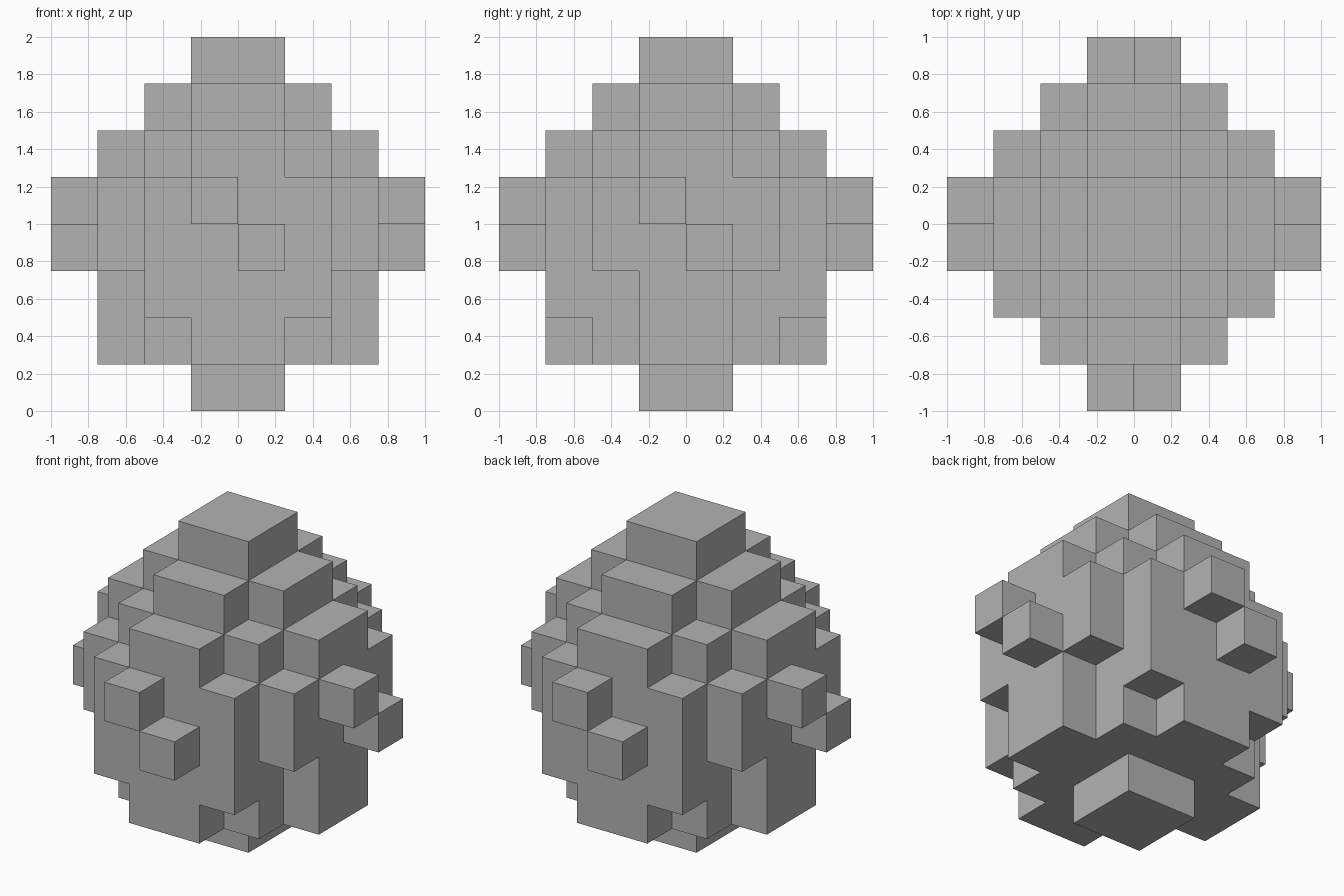
import bpy
import bmesh
from mathutils import Vector

UNIT = 0.25  # edge of one block

old = bpy.data.objects.get("Cube")
if old:
    bpy.data.objects.remove(old, do_unlink=True)

grey = bpy.data.materials.new("plain grey")
grey.use_nodes = True
colour = (0.45, 0.45, 0.45, 1)
grey.diffuse_color = colour
grey.node_tree.nodes["Principled BSDF"].inputs["Base Color"].default_value = colour


def block(hx, hy, z0, z1):
    """Cells of a centred box, given half widths and a height range."""
    return {(x, y, z) for x in range(-hx, hx) for y in range(-hy, hy)
            for z in range(z0, z1)}


def turned(cell):
    """The cell turned half way round the z axis."""
    x, y, z = cell
    return (-1 - x, -1 - y, z)


# Stepped round body
body = (block(2, 2, 1, 6)                           # core
        | block(3, 1, 1, 6) | block(3, 2, 3, 5)     # side bulges
        | block(1, 3, 1, 6) | block(2, 3, 2, 5))    # front and back bulges

# Stepped crown on top and the foot below
crown = block(2, 1, 6, 7) | block(1, 2, 6, 7) | block(1, 1, 7, 8)
foot = block(1, 1, 0, 1)

# Pairs of diagonal studs, one pair for each side
front = {(-1, -4, 4), (0, -4, 3)}
left = {(3, -1, 4), (3, 0, 3)}
parts = {
    "stepped_body": body,
    "crown": crown,
    "foot": foot,
    "front_studs": front,
    "left_studs": left,
    "back_studs": {turned(c) for c in front},
    "right_studs": {turned(c) for c in left},
}
filled = set().union(*parts.values())


def build(name, cells):
    """Make a part from the block faces that are not covered by a neighbour."""
    bm = bmesh.new()
    for cell in sorted(cells):
        for axis in range(3):
            for side in (-1, 1):
                n = Vector((0, 0, 0))
                n[axis] = side
                if tuple(int(a + b) for a, b in zip(cell, n)) in filled:
                    continue
                u = Vector((0, 0, 0))
                u[(axis + 1) % 3] = 0.5
                v = n.cross(u)
                mid = Vector(cell) + Vector((0.5, 0.5, 0.5)) + n / 2
                corners = (mid - u - v, mid + u - v, mid + u + v, mid - u + v)
                bm.faces.new([bm.verts.new(c * UNIT) for c in corners])
    bmesh.ops.remove_doubles(bm, verts=bm.verts, dist=0.001)
    mesh = bpy.data.meshes.new(name)
    bm.to_mesh(mesh)
    bm.free()
    mesh.materials.append(grey)
    bpy.context.collection.objects.link(bpy.data.objects.new(name, mesh))


for part_name, part_cells in parts.items():
    build(part_name, part_cells)
